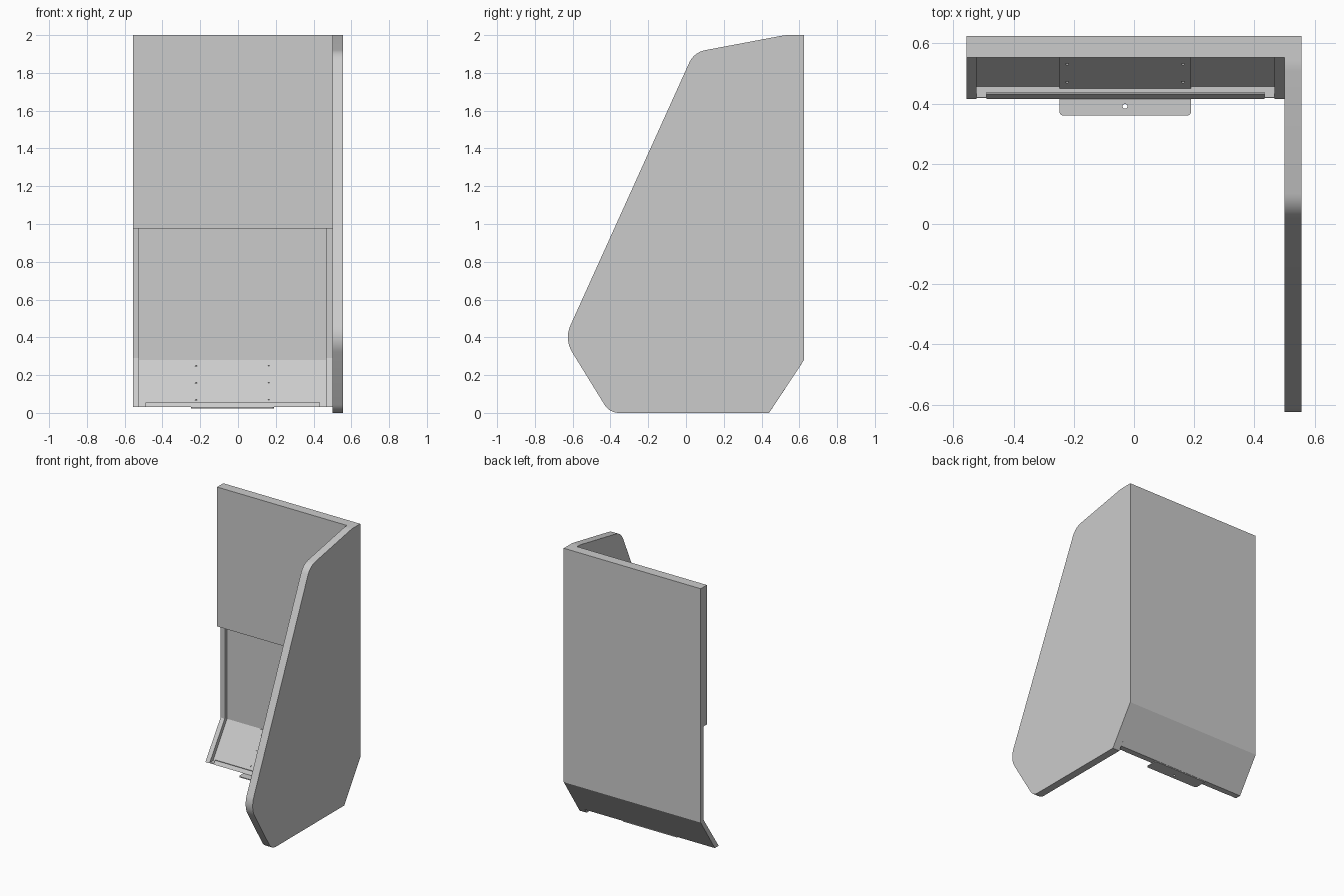
import bpy, bmesh, math
from mathutils import Vector, Matrix

if "Cube" in bpy.data.objects:
    bpy.data.objects.remove(bpy.data.objects["Cube"])


def rounded(points, steps=8):
    """Points are (u, v) or (u, v, t); t is the corner's tangent length."""
    out = []
    n = len(points)
    for i, p in enumerate(points):
        c = Vector(p[:2])
        if len(p) == 2:
            out.append(c)
            continue
        a = (Vector(points[i - 1][:2]) - c).normalized()
        b = (Vector(points[(i + 1) % n][:2]) - c).normalized()
        half = a.angle(b) / 2
        r = p[2] * math.tan(half)
        mid = c + (a + b).normalized() * (p[2] / math.cos(half))
        start, end = c + a * p[2] - mid, c + b * p[2] - mid
        sweep = math.pi - 2 * half
        for k in range(steps + 1):
            f = k / steps
            d = (start * math.sin((1 - f) * sweep) + end * math.sin(f * sweep)) / math.sin(sweep)
            out.append(mid + d.normalized() * r)
    return out


def prism(name, points, lo, hi, axis="x"):
    """Extrude a yz profile along x, or an xy profile along z."""
    bm = bmesh.new()
    verts = [bm.verts.new((lo, u, v) if axis == "x" else (u, v, lo)) for u, v in rounded(points)]
    face = bm.faces.new(verts)
    ext = bmesh.ops.extrude_face_region(bm, geom=[face])
    move = Vector((hi - lo, 0, 0)) if axis == "x" else Vector((0, 0, hi - lo))
    bmesh.ops.translate(bm, vec=move, verts=[g for g in ext["geom"] if isinstance(g, bmesh.types.BMVert)])
    bmesh.ops.recalc_face_normals(bm, faces=bm.faces)
    mesh = bpy.data.meshes.new(name)
    bm.to_mesh(mesh)
    bm.free()
    ob = bpy.data.objects.new(name, mesh)
    bpy.context.collection.objects.link(ob)
    return ob


def drill(ob, centres, radius, tilt):
    """Cut round holes; tilt turns the drill about x."""
    bm = bmesh.new()
    for c in centres:
        bmesh.ops.create_cone(bm, cap_ends=True, segments=16, radius1=radius, radius2=radius,
                              depth=0.04, matrix=Matrix.Translation(c) @ Matrix.Rotation(tilt, 4, "X"))
    mesh = bpy.data.meshes.new("hole_cutter")
    bm.to_mesh(mesh)
    bm.free()
    cutter = bpy.data.objects.new("hole_cutter", mesh)
    cutter.hide_render = True
    bpy.context.collection.objects.link(cutter)
    mod = ob.modifiers.new("holes", "BOOLEAN")
    mod.object = cutter
    mod.operation = "DIFFERENCE"
    mod.solver = "EXACT"
    bpy.context.view_layer.objects.active = ob
    bpy.ops.object.modifier_apply(modifier=mod.name)
    bpy.data.objects.remove(cutter)


L, R = -0.557, 0.50  # back wall extent in x

# Tall side panel with softened corners
side = prism("side_panel", [(0.44, 0), (0.625, 0.28), (0.625, 2.0), (0.525, 2.0, 0.02),
                            (0.042, 1.909, 0.06), (-0.645, 0.39, 0.08), (-0.405, 0, 0.05)], R, 0.557)
bpy.context.view_layer.objects.active = side
side.select_set(True)
bpy.ops.object.shade_smooth_by_angle(angle=math.radians(15))
side.select_set(False)

# Thin back sheet that bends forward near the bottom
prism("back_sheet", [(0.625, 2.0), (0.625, 0.28), (0.46, 0.03), (0.454, 0.03),
                     (0.619, 0.28), (0.619, 2.0)], L, R)

# Upper front panel and the core between it and the sheet
prism("upper_panel", [(0.553, 0.975), (0.593, 0.975), (0.593, 2.0), (0.553, 2.0)], L, R)
prism("upper_core", [(0.593, 0.975), (0.619, 0.975), (0.619, 2.0), (0.593, 2.0)], L, R)

# Bent posts framing the recess
for name, x0, x1 in (("left_post", L, -0.523), ("right_post", 0.466, R)):
    prism(name, [(0.593, 0.975), (0.593, 0.29), (0.416, 0.03), (0.454, 0.03),
                 (0.619, 0.28), (0.619, 0.975)], x0, x1)

# Bottom flange with its short slanted lip
prism("bottom_flange", [(0.418, 0.03), (0.457, 0.03), (0.46, 0.035), (0.421, 0.035)], -0.523, 0.466)
prism("flange_lip", [(0.416, 0.03), (0.422, 0.03), (0.438, 0.055), (0.432, 0.055)], -0.49, 0.433)

# Bracket plate on the slanted sheet, with six fixing holes
plate = prism("bracket_plate", [(0.619, 0.28), (0.612, 0.28), (0.447, 0.03), (0.454, 0.03)], -0.248, 0.19)
slope = math.atan2(0.25, 0.165)
drill(plate, [Vector((x, 0.616 - (0.28 - z) * 0.66, z)) for x in (-0.222, 0.163)
              for z in (0.065, 0.155, 0.245)], 0.005, slope)

# Bracket tongue sticking out at the bottom, with one hole
tongue = prism("bracket_tongue", [(-0.248, 0.458), (-0.248, 0.36, 0.015), (0.19, 0.36, 0.015),
                                  (0.19, 0.458)], 0.024, 0.03, axis="z")
drill(tongue, [Vector((-0.03, 0.391, 0.027))], 0.008, 0)
